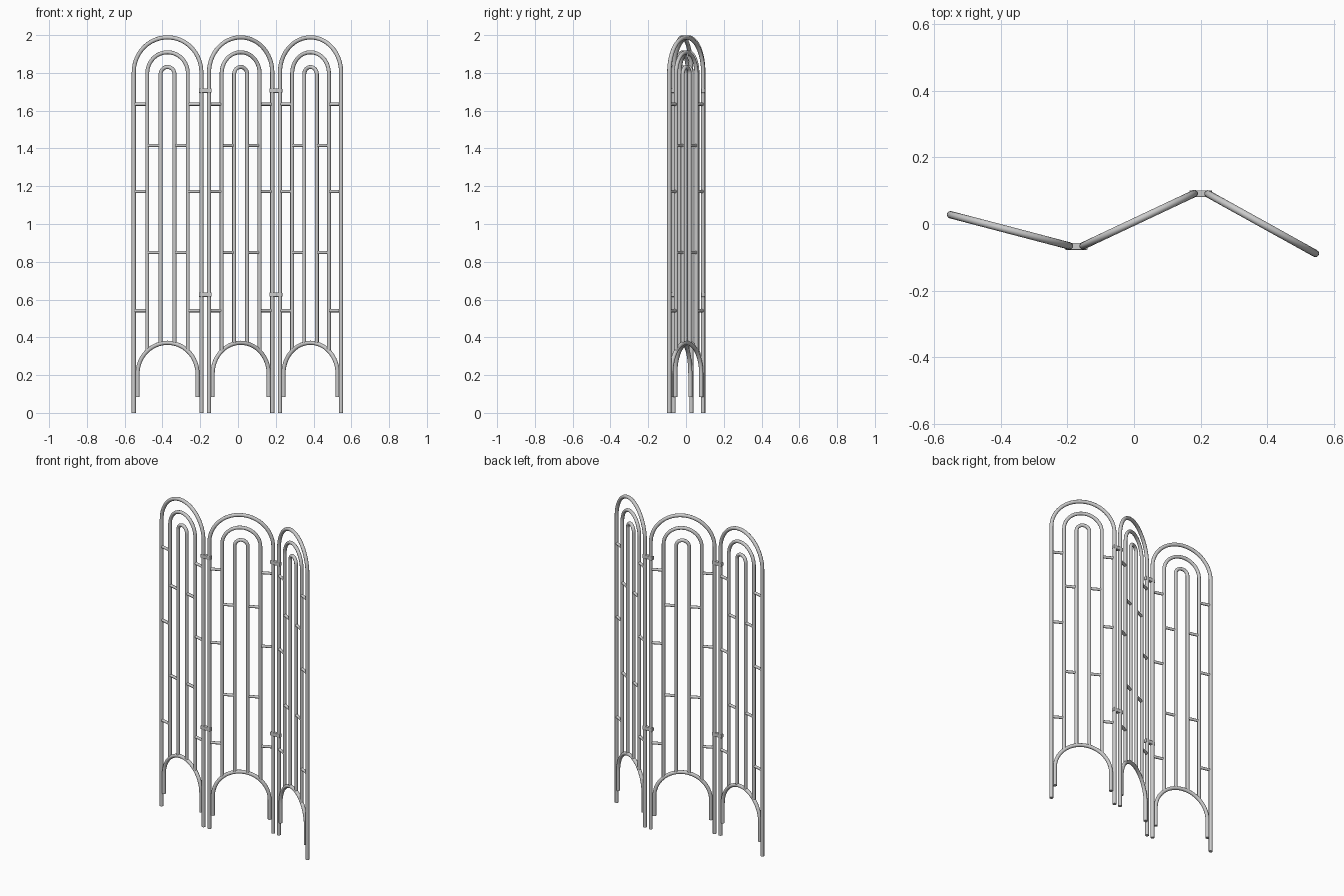
import bpy
from math import sin, cos, pi, radians, sqrt
from mathutils import Matrix, Vector

if "Cube" in bpy.data.objects:
    bpy.data.objects.remove(bpy.data.objects["Cube"])

HALF, MID, INNER, FOOT = 0.185, 0.111, 0.038, 0.164   # half widths of the arches
SPRING, FOOT_SPRING = 1.803, 0.207
TUBE, ROD = 0.011, 0.0085


def tube(name, paths, radius, matrix):
    """Round tubes along straight-segment paths, converted to a smooth mesh."""
    cu = bpy.data.curves.new(name, 'CURVE')
    cu.dimensions = '3D'
    cu.bevel_depth = radius
    cu.bevel_resolution = 4
    cu.use_fill_caps = True
    for pts in paths:
        sp = cu.splines.new('POLY')
        sp.points.add(len(pts) - 1)
        for p, (x, z) in zip(sp.points, pts):
            p.co = (x, 0, z, 1)
    ob = bpy.data.objects.new(name, cu)
    bpy.context.collection.objects.link(ob)
    ob.matrix_world = matrix
    bpy.ops.object.select_all(action='DESELECT')
    bpy.context.view_layer.objects.active = ob
    ob.select_set(True)
    bpy.ops.object.convert(target='MESH')
    bpy.ops.object.shade_smooth_by_angle(angle=radians(40))
    return bpy.context.object


def arch(half, bottom, spring, n=32):
    arc = [(-half * cos(pi * i / n), spring + half * sin(pi * i / n)) for i in range(n + 1)]
    return [(-half, bottom)] + arc + [(half, bottom)]


def on_foot(x):
    return FOOT_SPRING + sqrt(FOOT ** 2 - x ** 2)


def rungs(a, b, heights):
    return [[(s * a, z), (s * b, z)] for z in heights for s in (-1, 1)]


# Three folded panels
panels = [("left", -0.373, -0.019, -14.7),
          ("middle", 0.014, 0.013, 25.2),
          ("right", 0.384, 0.001, -29.0)]
for side, x, y, deg in panels:
    m = Matrix.Translation((x, y, 0)) @ Matrix.Rotation(radians(deg), 4, 'Z')
    tube(side + "_outer_frame", [arch(HALF, 0, SPRING)], TUBE, m)
    tube(side + "_middle_arch", [arch(MID, on_foot(MID), SPRING - 0.005)], 0.0105, m)
    tube(side + "_inner_arch", [arch(INNER, on_foot(INNER), SPRING - 0.01)], 0.0105, m)
    tube(side + "_foot_arch", [arch(FOOT, 0.085, FOOT_SPRING)], TUBE, m)
    tube(side + "_outer_rungs", rungs(MID, HALF, (0.541, 1.172, 1.634)), ROD, m)
    tube(side + "_inner_rungs", rungs(INNER, MID, (0.849, 1.416)), ROD, m)

# Hinge blocks joining neighbouring panels
for side, x, y in (("left", -0.1735, -0.067), ("right", 0.2005, 0.091)):
    for level, z in (("lower", 0.626), ("upper", 1.706)):
        bpy.ops.mesh.primitive_cube_add(size=1, location=(x, y, z))
        ob = bpy.context.object
        ob.name = f"{side}_{level}_hinge"
        ob.scale = (0.068, 0.021, 0.023)
        bpy.ops.object.transform_apply(location=False, rotation=False, scale=True)
        bev = ob.modifiers.new("soft_edges", 'BEVEL')
        bev.width = 0.003
        bev.segments = 2
